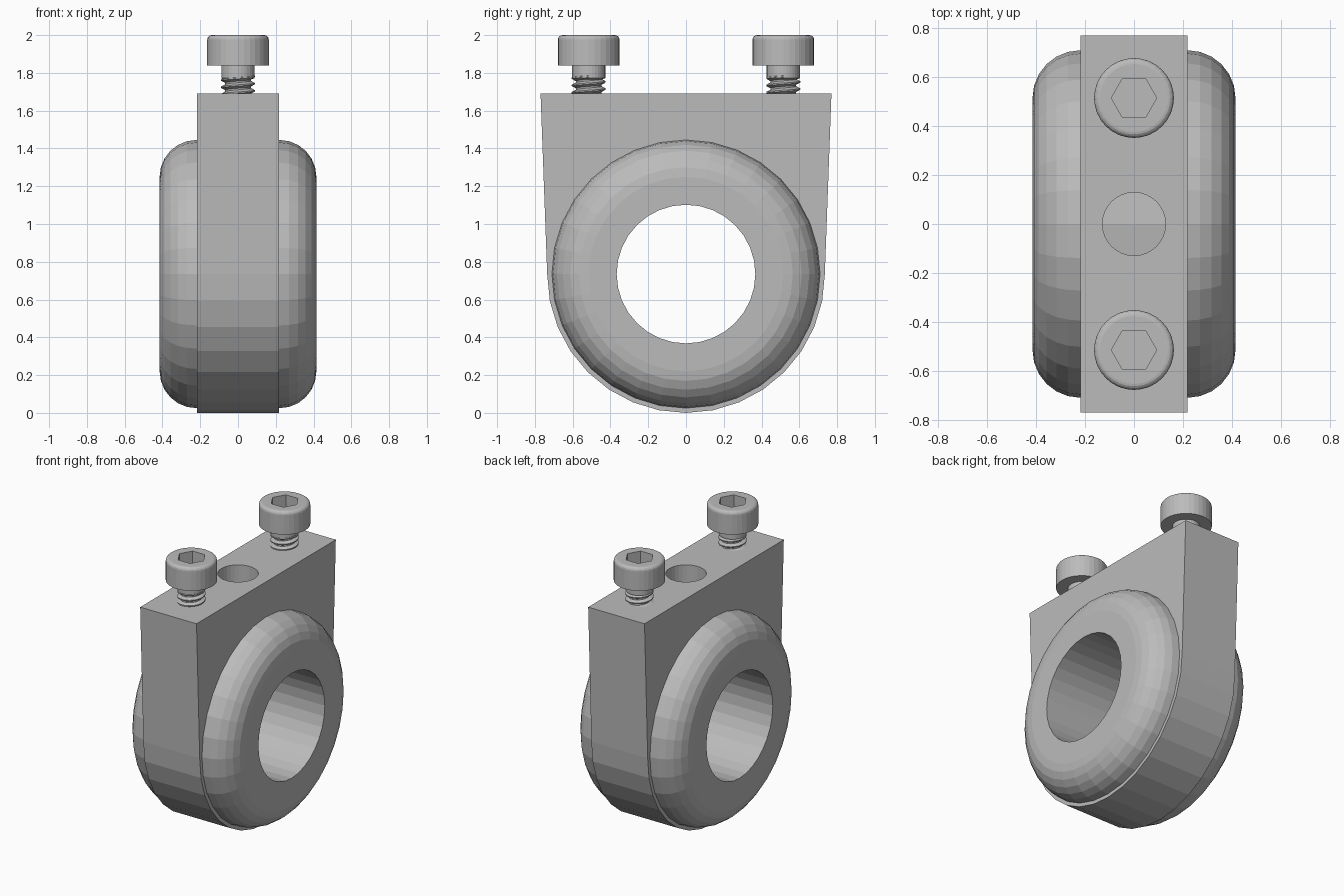
import bpy, bmesh
from math import sin, cos, pi
from mathutils import Matrix

if "Cube" in bpy.data.objects:
    bpy.data.objects.remove(bpy.data.objects["Cube"], do_unlink=True)

SEG = 32
AXIS_Z = 0.735      # height of the bore axis
TOP = 1.69          # top face of the clamp block
HALF_W = 0.218      # half thickness of the clamp block

steel = bpy.data.materials.new("grey_steel")
steel.use_nodes = True
GREY = (0.5, 0.5, 0.5, 1)
steel.diffuse_color = GREY
steel.node_tree.nodes["Principled BSDF"].inputs["Base Color"].default_value = GREY


def make(name, bm, loc=(0, 0, 0)):
    bmesh.ops.recalc_face_normals(bm, faces=bm.faces)
    mesh = bpy.data.meshes.new(name)
    bm.to_mesh(mesh)
    bm.free()
    mesh.materials.append(steel)
    obj = bpy.data.objects.new(name, mesh)
    obj.location = loc
    bpy.context.collection.objects.link(obj)
    return obj


def lathe(name, profile, loc, seg=SEG, along_x=False, ring=False):
    """Revolve (radius, height) points; ring closes the profile on itself."""
    bm = bmesh.new()
    rows = [[bm.verts.new((r * cos(2 * pi * i / seg), r * sin(2 * pi * i / seg), h))
             for i in range(seg)] for r, h in profile]
    pairs = list(zip(rows, rows[1:]))
    if ring:
        pairs.append((rows[-1], rows[0]))
    else:
        bm.faces.new(rows[0])
        bm.faces.new(rows[-1])
    for a, b in pairs:
        for i in range(seg):
            j = (i + 1) % seg
            bm.faces.new((a[i], a[j], b[j], b[i]))
    if along_x:
        bm.transform(Matrix.Rotation(pi / 2, 4, 'Y'))
    return make(name, bm, loc)


def cut(target, cutter):
    cutter.hide_render = True
    mod = target.modifiers.new("cut", 'BOOLEAN')
    mod.operation = 'DIFFERENCE'
    mod.solver = 'EXACT'
    mod.object = cutter
    bpy.context.view_layer.objects.active = target
    bpy.ops.object.modifier_apply(modifier=mod.name)
    bpy.data.objects.remove(cutter, do_unlink=True)


def fillet(r, h, rad, steps):
    """Quarter arc from the outer wall to the flat end."""
    return [(r - rad + rad * cos(pi / 2 * k / steps), h - rad + rad * sin(pi / 2 * k / steps))
            for k in range(steps + 1)]


# Clamp block: rounded bottom, sides flaring slightly to a flat top
outline = [(AXIS_Z * cos(pi + pi * i / 16), AXIS_Z + AXIS_Z * sin(pi + pi * i / 16))
           for i in range(17)]
outline += [(0.77, TOP), (-0.77, TOP)]
bm = bmesh.new()
face = bm.faces.new([bm.verts.new((-HALF_W, y, z)) for y, z in outline])
ext = bmesh.ops.extrude_face_region(bm, geom=[face])
bmesh.ops.translate(bm, vec=(2 * HALF_W, 0, 0),
                    verts=[v for v in ext["geom"] if isinstance(v, bmesh.types.BMVert)])
block = make("clamp_block", bm)
cut(block, lathe("bore_cutter", [(0.5, -0.5), (0.5, 0.5)], (0, 0, AXIS_Z), along_x=True))
cut(block, lathe("top_hole_cutter", [(0.129, 1.3), (0.129, 1.9)], (0, 0, 0)))

# Rounded bushing through the block
edge = fillet(0.71, 0.415, 0.195, 6)
bush = [(0.367, -0.415)] + [(r, -h) for r, h in reversed(edge)] + edge + [(0.367, 0.415)]
lathe("bushing", bush, (0, 0, AXIS_Z), along_x=True, ring=True)


def thread(name, loc, root, crest, pitch, turns, steps=24):
    """Helical ridge swept around the screw core."""
    bm = bmesh.new()
    ridge = [(root, 0), (crest, 0.36), (crest, 0.54), (root, 0.9)]
    prev = None
    for i in range(turns * steps + 1):
        a = 2 * pi * i / steps
        col = [bm.verts.new((r * cos(a), r * sin(a), pitch * (i / steps + h))) for r, h in ridge]
        if prev:
            for k in range(4):
                n = (k + 1) % 4
                bm.faces.new((prev[k], col[k], col[n], prev[n]))
        else:
            bm.faces.new(col)
        prev = col
    bm.faces.new(prev)
    return make(name, bm, loc)


# Socket head screws
for side, y in (("front", -0.515), ("back", 0.515)):
    head = lathe(side + "_screw_head", [(0.163, 1.84)] + fillet(0.163, 2.0, 0.024, 4), (0, y, 0))
    cut(head, lathe("socket_cutter", [(0.093, 1.91), (0.093, 2.1)], (0, y, 0), seg=6))
    lathe(side + "_screw_shank", [(0.068, 1.6), (0.068, 1.765), (0.088, 1.772), (0.088, 1.85)],
          (0, y, 0))
    thread(side + "_screw_thread", (0, y, 1.612), 0.064, 0.09, 0.038, 4)
